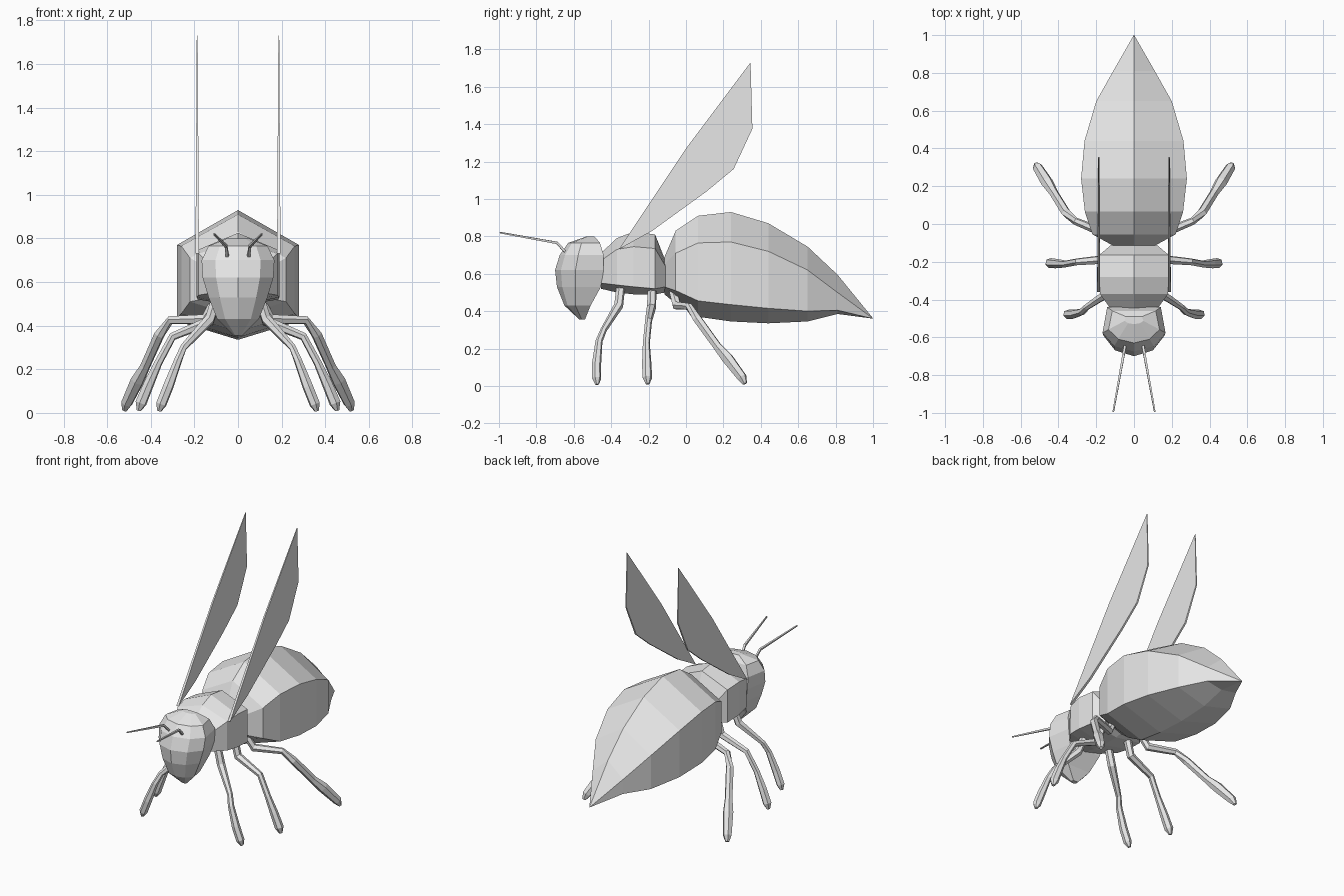
import bpy, bmesh, math
from mathutils import Vector

mat = bpy.data.materials.new("light grey")
mat.diffuse_color = (0.8, 0.8, 0.8, 1)


def loft(name, rings):
    """Skin a list of equal-sized point rings, closing both ends."""
    bm = bmesh.new()
    vs = [[bm.verts.new(p) for p in ring] for ring in rings]
    n = len(vs[0])
    for a, b in zip(vs, vs[1:]):
        for i in range(n):
            j = (i + 1) % n
            bm.faces.new((a[i], a[j], b[j], b[i]))
    bm.faces.new(vs[0][::-1])
    bm.faces.new(vs[-1])
    bmesh.ops.remove_doubles(bm, verts=bm.verts, dist=0.0005)
    bmesh.ops.recalc_face_normals(bm, faces=bm.faces)
    me = bpy.data.meshes.new(name)
    bm.to_mesh(me)
    bm.free()
    me.materials.append(mat)
    ob = bpy.data.objects.new(name, me)
    bpy.context.collection.objects.link(ob)
    return ob


def mirrored(ob):
    """Add the opposite side across x = 0."""
    ob.modifiers.new("mirror", 'MIRROR').use_mirror_merge = False
    return ob


def tube(name, path, radii, sides=6):
    """Faceted limb along a path with one radius per point."""
    pts = [Vector(p) for p in path]
    rings = []
    for i, p in enumerate(pts):
        d = (pts[min(i + 1, len(pts) - 1)] - pts[max(i - 1, 0)]).normalized()
        u = d.cross(Vector((0.3, 1, 0.1))).normalized()
        v = d.cross(u)
        rings.append([p + radii[i] * (u * math.cos(t) + v * math.sin(t))
                      for t in (k * math.tau / sides for k in range(sides))])
    return mirrored(loft(name, rings))


def hexagon(y, w, top, upper, lower, bottom):
    """Upright six-sided body section."""
    return [(0, y, top), (w, y, upper), (w, y, lower),
            (0, y, bottom), (-w, y, lower), (-w, y, upper)]


# abdomen: y, half width, ridge, upper edge, lower edge, keel
loft("abdomen", [hexagon(*s) for s in (
    (-0.115, 0.11, 0.69, 0.65, 0.53, 0.49),
    (-0.055, 0.22, 0.83, 0.71, 0.51, 0.44),
    (0.065, 0.26, 0.91, 0.765, 0.455, 0.37),
    (0.24, 0.28, 0.93, 0.77, 0.435, 0.345),
    (0.44, 0.262, 0.87, 0.72, 0.415, 0.335),
    (0.65, 0.2, 0.745, 0.62, 0.40, 0.345),
    (0.81, 0.11, 0.595, 0.50, 0.405, 0.385),
    (1.0, 0.001, 0.362, 0.361, 0.36, 0.36))])

# thorax
loft("thorax", [hexagon(*s) for s in (
    (-0.455, 0.12, 0.71, 0.67, 0.55, 0.52),
    (-0.37, 0.18, 0.79, 0.73, 0.54, 0.50),
    (-0.28, 0.19, 0.825, 0.745, 0.53, 0.49),
    (-0.165, 0.185, 0.81, 0.735, 0.52, 0.49),
    (-0.11, 0.12, 0.67, 0.64, 0.53, 0.50))])


def head_ring(z, front, back, w):
    """Level eight-sided section of the head, narrower at the face."""
    d = back - front
    right = [(w * 0.62, front + d * 0.12, z), (w, front + d * 0.42, z),
             (w * 0.85, back, z)]
    left = [(-x, y, h) for x, y, h in reversed(right)]
    return [(0, front, z)] + right + [(0, back, z)] + left


loft("head", [head_ring(*s) for s in (
    (0.355, -0.57, -0.54, 0.02),
    (0.43, -0.65, -0.51, 0.095),
    (0.53, -0.69, -0.455, 0.135),
    (0.62, -0.70, -0.44, 0.162),
    (0.70, -0.675, -0.44, 0.167),
    (0.765, -0.63, -0.46, 0.135),
    (0.80, -0.53, -0.49, 0.05))])

# wings: thin upright blades, thickest at the root
outline = [(-0.36, 0.73), (0.0, 1.27), (0.345, 1.73), (0.355, 1.375),
           (0.255, 1.16), (0.11, 1.04), (-0.18, 0.83)]
blade = [[(0.187 + s * (0.008 - 0.006 * (z - 0.73)), y, z)
          for y, z in outline] for s in (-1, 1)]
mirrored(loft("wing", blade))

# antennae
tube("antenna", [(0.045, -0.62, 0.69), (0.055, -0.69, 0.765), (0.11, -0.995, 0.82)],
     (0.009, 0.009, 0.005), 4)

# legs: hip, thigh, knee, shin, foot
tube("front_leg", [(0.10, -0.35, 0.52), (0.13, -0.36, 0.43), (0.25, -0.44, 0.30),
                   (0.275, -0.465, 0.24), (0.32, -0.478, 0.12),
                   (0.352, -0.478, 0.04), (0.362, -0.475, 0.008)],
     (0.024, 0.025, 0.017, 0.019, 0.025, 0.025, 0.01))
tube("middle_leg", [(0.10, -0.18, 0.52), (0.13, -0.185, 0.42), (0.30, -0.20, 0.35),
                    (0.365, -0.212, 0.23), (0.41, -0.21, 0.13),
                    (0.445, -0.207, 0.045), (0.455, -0.205, 0.01)],
     (0.024, 0.025, 0.019, 0.019, 0.025, 0.027, 0.01))
tube("back_leg", [(0.10, -0.07, 0.52), (0.15, -0.05, 0.43), (0.31, 0.015, 0.425),
                  (0.36, 0.06, 0.36), (0.425, 0.165, 0.215), (0.46, 0.22, 0.15),
                  (0.51, 0.30, 0.045), (0.52, 0.315, 0.012)],
     (0.024, 0.025, 0.02, 0.025, 0.024, 0.033, 0.027, 0.012))
